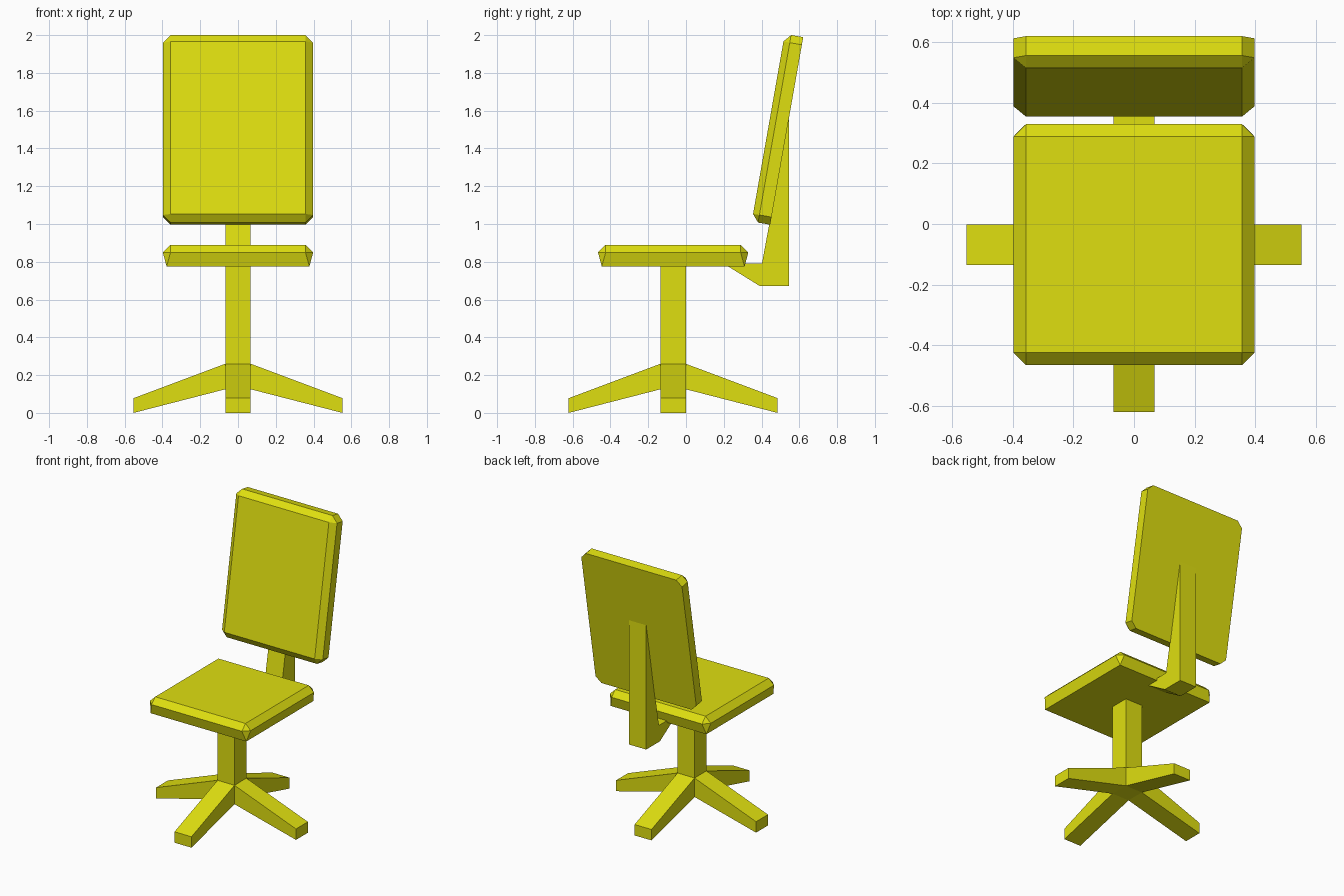
import bpy, bmesh, math
from mathutils import Matrix, Vector

if "Cube" in bpy.data.objects:
    bpy.data.objects.remove(bpy.data.objects["Cube"])

yellow = bpy.data.materials.new("yellow")
yellow.diffuse_color = (0.74, 0.74, 0.005, 1)
yellow.use_nodes = True
yellow.node_tree.nodes["Principled BSDF"].inputs["Base Color"].default_value = yellow.diffuse_color


def finish(name, bm):
    bmesh.ops.recalc_face_normals(bm, faces=bm.faces)
    mesh = bpy.data.meshes.new(name)
    bm.to_mesh(mesh)
    bm.free()
    mesh.materials.append(yellow)
    obj = bpy.data.objects.new(name, mesh)
    bpy.context.collection.objects.link(obj)
    return obj


def prism(name, profile, half_width, matrix=Matrix()):
    """Extrude a (y, z) profile symmetrically along x."""
    bm = bmesh.new()
    face = bm.faces.new([bm.verts.new((-half_width, y, z)) for y, z in profile])
    ext = bmesh.ops.extrude_face_region(bm, geom=[face])
    verts = [g for g in ext["geom"] if isinstance(g, bmesh.types.BMVert)]
    bmesh.ops.translate(bm, verts=verts, vec=(2 * half_width, 0, 0))
    bm.transform(matrix)
    return finish(name, bm)


def rect(hx, hy, z):
    return [(sx * hx, sy * hy, z) for sx in (-1, 1) for sy in (-1, 1)]


def octagon(hx, hy, cut, z):
    return rect(hx - cut, hy, z) + rect(hx, hy - cut, z)


def cushion(name, points, matrix):
    """Chamfered pad: convex hull of a few cross-sections."""
    bm = bmesh.new()
    for p in points:
        bm.verts.new(p)
    bmesh.ops.convex_hull(bm, input=bm.verts)
    bmesh.ops.dissolve_limit(bm, angle_limit=math.radians(1),
                             verts=bm.verts, edges=bm.edges)
    bm.transform(matrix)
    return finish(name, bm)


W, CY = 0.067, -0.068      # half post width, post centre in y

# post
prism("post", [(-W, 0.125), (W, 0.125), (W, 0.80), (-W, 0.80)], W,
      Matrix.Translation((0, CY, 0)))

# four sloping legs
for i in range(4):
    prism(f"leg_{i + 1}", [(W, 0.125), (0.553, 0.0), (0.553, 0.078), (W, 0.26)], W,
          Matrix.Translation((0, CY, 0)) @ Matrix.Rotation(i * math.pi / 2, 4, 'Z'))

# seat
cushion("seat", rect(0.357, 0.357, 0.89) + octagon(0.398, 0.398, 0.041, 0.85)
        + rect(0.378, 0.378, 0.775), Matrix.Translation((0, CY, 0)))

# tilted backrest: local y runs up the back, local z points forward
tilt = math.radians(10)
up = Vector((0, math.sin(tilt), math.cos(tilt)))
fwd = Vector((0, -math.cos(tilt), math.sin(tilt)))
frame = Matrix((Vector((1, 0, 0)), up, fwd)).transposed().to_4x4()
frame.translation = (0, 0.469, 1.504)
cushion("backrest", rect(0.357, 0.464, 0.034) + octagon(0.398, 0.504, 0.041, 0)
        + octagon(0.398, 0.504, 0.041, -0.065), frame)

# bracket joining seat and backrest
prism("back_bracket", [(0.222, 0.776), (0.39, 0.672), (0.545, 0.672),
                       (0.545, 1.56), (0.402, 0.79), (0.222, 0.79)], W)
